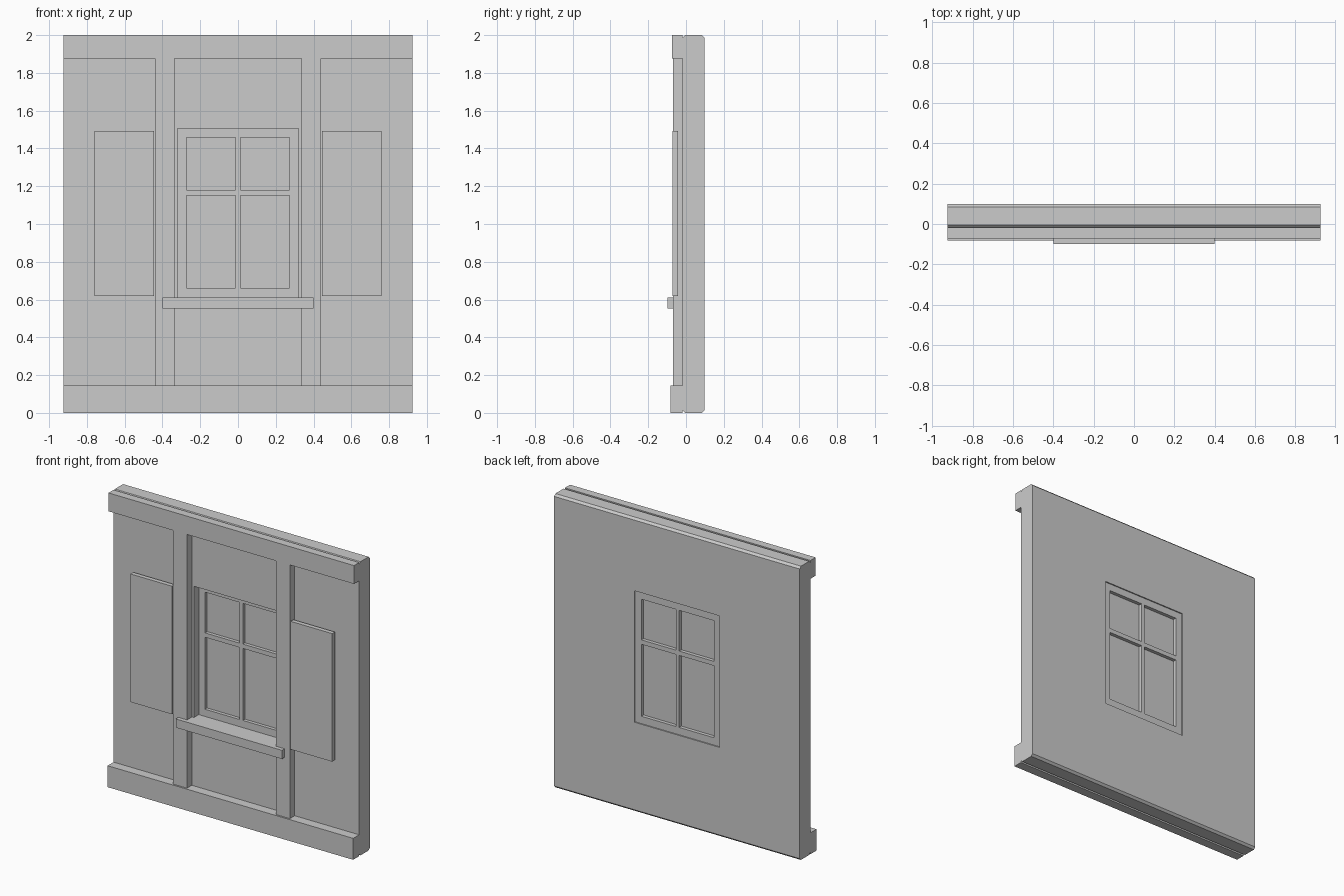
import bpy, bmesh

if "Cube" in bpy.data.objects:
    bpy.data.objects.remove(bpy.data.objects["Cube"])

def mesh_object(name, bm):
    bmesh.ops.recalc_face_normals(bm, faces=bm.faces)
    me = bpy.data.meshes.new(name)
    bm.to_mesh(me)
    bm.free()
    ob = bpy.data.objects.new(name, me)
    bpy.context.collection.objects.link(ob)
    return ob

def add_box(bm, x0, x1, y0, y1, z0, z1):
    vs = bmesh.ops.create_cube(bm, size=1)["verts"]
    for v in vs:
        v.co = (x1 if v.co.x > 0 else x0, y1 if v.co.y > 0 else y0, z1 if v.co.z > 0 else z0)

def boxes(name, *dims):
    bm = bmesh.new()
    for d in dims:
        add_box(bm, *d)
    return mesh_object(name, bm)

W = 0.925                   # half width of the panel
FRONT, BACK = -0.018, 0.098  # wall faces
C = 0.014                   # chamfer on top and bottom edges

# wall panel: chamfered profile extruded along x
profile = [(FRONT, C), (FRONT + C, 0), (BACK - C, 0), (BACK, C),
           (BACK, 2 - C), (BACK - C, 2), (FRONT + C, 2), (FRONT, 2 - C)]
bm = bmesh.new()
face = bm.faces.new([bm.verts.new((-W, y, z)) for y, z in profile])
ext = bmesh.ops.extrude_face_region(bm, geom=[face])["geom"]
bmesh.ops.translate(bm, vec=(2 * W, 0, 0),
                    verts=[g for g in ext if isinstance(g, bmesh.types.BMVert)])
wall = mesh_object("wall", bm)

# window opening through the wall
cutter = boxes("window_cutter", (-0.32, 0.32, -0.3, 0.3, 0.61, 1.505))
cutter.hide_render = True
cutter.hide_set(True)
cut = wall.modifiers.new("opening", 'BOOLEAN')
cut.operation = 'DIFFERENCE'
cut.solver = 'EXACT'
cut.object = cutter

# timber framing
boxes("top_beam", (-W, W, -0.073, FRONT, 1.875, 2))
boxes("bottom_beam", (-W, W, -0.082, FRONT, 0, 0.146))
for side, s in (("left", -1), ("right", 1)):
    a, b = sorted((s * 0.335, s * 0.44))
    boxes(side + "_post", (a, b, -0.07, FRONT, 0.146, 1.875))
    # shutters stand slightly off the wall
    a, b = sorted((s * 0.446, s * 0.76))
    boxes(side + "_shutter", (a, b, -0.072, -0.042, 0.62, 1.492))

# sill
boxes("window_sill", (-0.4, 0.4, -0.098, 0.035, 0.552, 0.611))

# window frame with glazing bars, recessed in the opening
F0, F1 = 0.035, 0.09
IN, M = 0.273, 0.012
boxes("window_frame",
      (-0.32, -IN, F0, F1, 0.61, 1.505), (IN, 0.32, F0, F1, 0.61, 1.505),
      (-IN, IN, F0, F1, 0.61, 0.66), (-IN, IN, F0, F1, 1.457, 1.505),
      (-IN, IN, F0, F1, 1.15, 1.18),
      (-M, M, F0, F1, 0.66, 1.15), (-M, M, F0, F1, 1.18, 1.457))

# glass panes
boxes("glass", *[(a, b, 0.058, 0.066, z0, z1)
                 for a, b in ((-IN, -M), (M, IN))
                 for z0, z1 in ((0.66, 1.15), (1.18, 1.457))])
